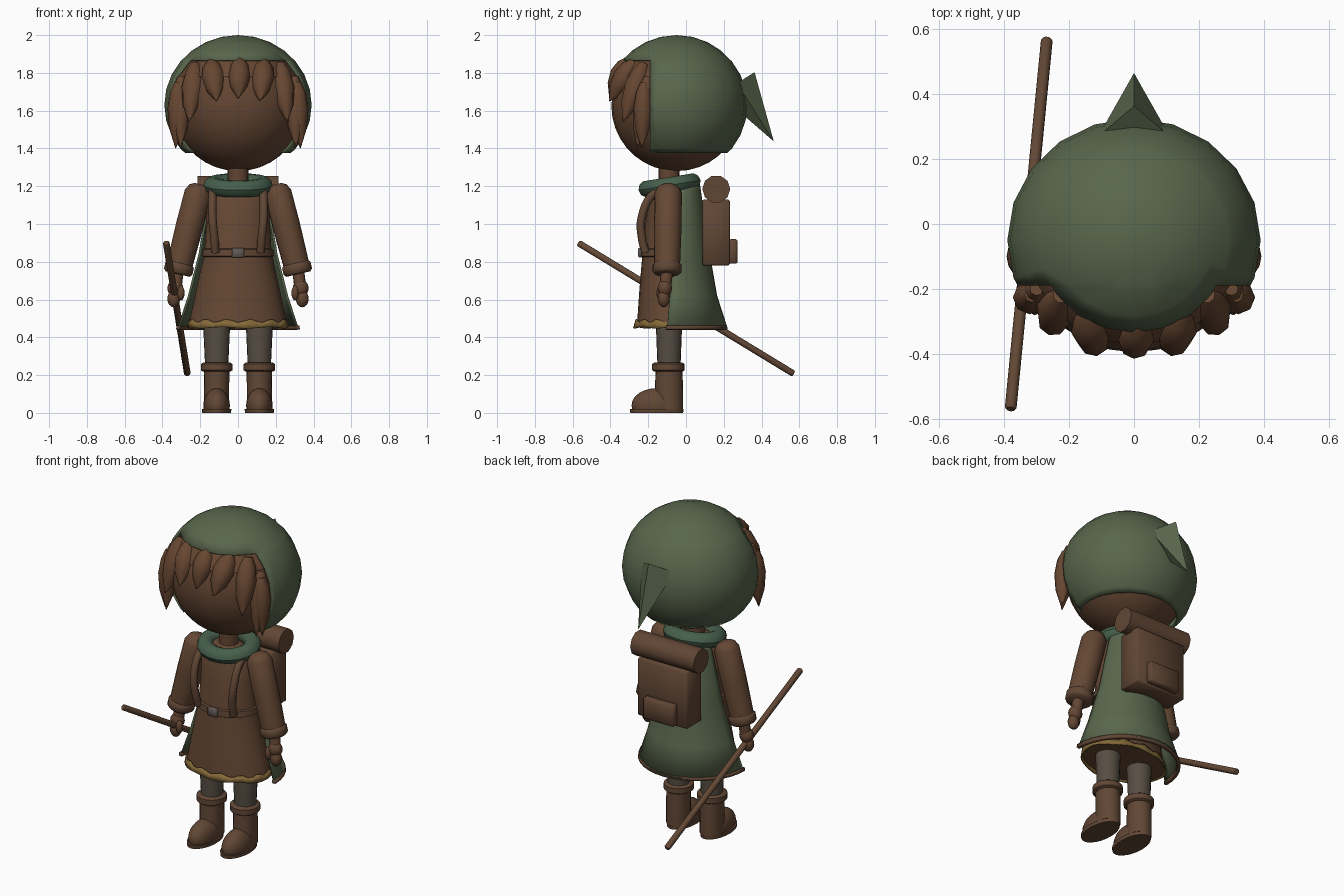
import bpy, bmesh
from math import pi, cos, sin, radians
from mathutils import Matrix, Vector

if "Cube" in bpy.data.objects:
    bpy.data.objects.remove(bpy.data.objects["Cube"])
parts = []


def material(name, r, g, b):
    m = bpy.data.materials.new(name)
    m.use_nodes = True
    m.diffuse_color = (r, g, b, 1)
    m.node_tree.nodes["Principled BSDF"].inputs["Base Color"].default_value = (r, g, b, 1)
    return m


green = material("hood green", .098, .132, .072)
scarf_green = material("scarf green", .062, .115, .072)
skin = material("skin brown", .125, .06, .032)
hair = material("hair brown", .135, .062, .031)
coat = material("coat brown", .13, .064, .034)
leather = material("leather brown", .12, .062, .035)
wood = material("wood brown", .125, .065, .036)
cloth = material("trouser grey", .095, .076, .057)
gold = material("hem gold", .23, .14, .04)
metal = material("buckle grey", .12, .1, .09)


def finish(name, bm, mat, solid=0):
    bmesh.ops.recalc_face_normals(bm, faces=bm.faces)
    me = bpy.data.meshes.new(name)
    bm.to_mesh(me)
    bm.free()
    me.materials.append(mat)
    ob = bpy.data.objects.new(name, me)
    bpy.context.collection.objects.link(ob)
    if solid:
        mod = ob.modifiers.new("thickness", "SOLIDIFY")
        mod.thickness = solid
    parts.append(ob)
    return ob


def loft(name, mat, rings, at=Matrix(), n=20, arc=2 * pi, solid=0, caps=True):
    """Skin elliptical rings given as (z, rx, ry, centre y)."""
    bm = bmesh.new()
    closed = arc > 6
    count = n if closed else n + 1
    rows = [[bm.verts.new(at @ Vector((rx * cos(arc * i / n), cy + ry * sin(arc * i / n), z)))
             for i in range(count)] for z, rx, ry, cy in rings]
    for a, b in zip(rows, rows[1:]):
        for i in range(n):
            j = (i + 1) % count
            bm.faces.new((a[i], a[j], b[j], b[i]))
    if closed and caps:
        bm.faces.new(rows[0])
        bm.faces.new(rows[-1])
    return finish(name, bm, mat, solid)


def limb(name, mat, p, q, profile, n=16):
    """Round tapered piece from p to q; profile is (fraction, radius)."""
    p, q = Vector(p), Vector(q)
    d = q - p
    at = Matrix.Translation(p) @ d.to_track_quat('Z', 'Y').to_matrix().to_4x4()
    return loft(name, mat, [(f * d.length, r, r, 0) for f, r in profile], at, n)


def ball_mesh(c, r, u=20, v=14):
    bm = bmesh.new()
    bmesh.ops.create_uvsphere(bm, u_segments=u, v_segments=v, radius=1)
    bmesh.ops.transform(bm, verts=bm.verts, matrix=Matrix.Translation(c) @ Matrix.Diagonal((*r, 1)))
    return bm


def bisect(bm, co, no, clear=False):
    bmesh.ops.bisect_plane(bm, geom=bm.verts[:] + bm.edges[:] + bm.faces[:],
                           plane_co=co, plane_no=no, clear_inner=clear)


def box(name, mat, c, size, bevel=.008):
    bm = bmesh.new()
    bmesh.ops.create_cube(bm, size=1)
    bmesh.ops.transform(bm, verts=bm.verts, matrix=Matrix.Translation(c) @ Matrix.Diagonal((*size, 1)))
    bmesh.ops.bevel(bm, geom=bm.edges[:], offset=bevel, segments=1, affect='EDGES')
    return finish(name, bm, mat)


def tube(name, mat, pts, r):
    cu = bpy.data.curves.new(name, 'CURVE')
    cu.dimensions = '3D'
    cu.bevel_depth, cu.bevel_resolution, cu.use_fill_caps = r, 2, True
    sp = cu.splines.new('BEZIER')
    sp.bezier_points.add(len(pts) - 1)
    for b, p in zip(sp.bezier_points, pts):
        b.co = p
        b.handle_left_type = b.handle_right_type = 'AUTO'
    sp.resolution_u = 5
    cu.materials.append(mat)
    ob = bpy.data.objects.new(name, cu)
    bpy.context.collection.objects.link(ob)


# Head, and hair cap under the hood
mid = (0, -.05, 1.63)
finish("head", ball_mesh((0, -.05, 1.625), (.345, .345, .345), 28, 18), skin)
bm = ball_mesh(mid, (.362, .355, .355), 28, 18)
bisect(bm, (0, 0, 1.78), (0, 0, 1), True)
finish("hair_cap", bm, hair)

# Hood: sphere with an open bottom and a face window
bm = ball_mesh(mid, (.39, .375, .37))
bisect(bm, (0, 0, 1.375), (0, 0, 1), True)
bisect(bm, (0, 0, 1.87), (0, 0, 1))
bisect(bm, (0, -.19, 0), (0, 1, 0))
window = [f for f in bm.faces
          if f.calc_center_median().z < 1.87 and f.calc_center_median().y < -.19]
bmesh.ops.delete(bm, geom=window, context='FACES')
finish("hood", bm, green, .01)
limb("hood_tip", green, (0, .27, 1.745), (0, .463, 1.44), [(0, .11), (1, .001)], 4)

# Hair locks
def lock(name, p, q, r):
    limb(name, hair, p, q, [(0, .4 * r), (.15, .8 * r), (.4, r), (.7, .75 * r), (1, .03 * r)], 8)


lock("fringe_middle", (.01, -.30, 1.87), (0, -.405, 1.665), .062)
for s, side in ((1, "left"), (-1, "right")):
    lock("fringe_inner_" + side, (s * .14, -.27, 1.86), (s * .115, -.405, 1.65), .064)
    lock("fringe_outer_" + side, (s * .225, -.22, 1.85), (s * .26, -.335, 1.54), .062)
    lock("temple_lock_" + side, (s * .30, -.20, 1.78), (s * .305, -.26, 1.40), .052)
    lock("side_lock_" + side, (s * .315, -.22, 1.75), (s * .33, -.235, 1.40), .052)

# Neck and scarf
loft("neck", skin, [(1.15, .055, .055, -.09), (1.33, .055, .055, -.09)])
tilt = Matrix.Translation((0, -.087, 1.205)) @ Matrix.Rotation(radians(9), 4, 'X')
section = [(.045 * sin(a), .137 + .047 * cos(a), .122 + .047 * cos(a), 0)
           for a in [i * pi / 5 for i in range(11)]]
loft("scarf", scarf_green, section, tilt, 18, caps=False)

# Coat, hem, belt and buckle
loft("coat", coat, [(.46, .262, .17, -.09), (.65, .222, .157, -.09), (.85, .178, .14, -.09),
                    (1.02, .168, .125, -.09), (1.15, .17, .1, -.09), (1.19, .15, .085, -.09),
                    (1.22, .07, .06, -.09)], n=24)
hem = loft("coat_hem", gold, [(.452, .268, .19, -.09), (.488, .262, .18, -.09)], n=48, caps=False, solid=.008)
for i, v in enumerate(hem.data.vertices):
    v.co.z += .009 * sin(i * 1.7) if v.co.z > .47 else .004 * sin(i * .8)
loft("belt", leather, [(.825, .18, .145, -.09), (.83, .19, .153, -.09),
                       (.865, .186, .15, -.09), (.87, .176, .14, -.09)], n=24)
box("buckle", metal, (0, -.243, .848), (.062, .02, .05), .004)

# Cape with a bound lower edge
loft("cape", green, [(.45, .32, .32, -.10), (.62, .265, .25, -.085), (.85, .207, .185, -.06),
                     (1.17, .155, .11, -.03), (1.24, .115, .1, -.03)], n=18, arc=pi, solid=.012)
loft("cape_binding", leather, [(.442, .328, .325, -.105), (.462, .325, .322, -.105)],
     n=18, arc=pi, solid=.02)

for s, side in ((1, "left"), (-1, "right")):
    # Shoulder strap
    tube("pack_strap_" + side, leather,
         [(s * .135, -.03, 1.2), (s * .135, -.16, 1.17), (s * .135, -.235, 1.03),
          (s * .125, -.232, .92), (s * .12, -.215, .85)], .022)
    # Arm, cuff and hand
    limb("sleeve_" + side, coat, (s * .2, -.093, 1.21), (s * .315, -.1, .76),
         [(0, .03), (.03, .055), (.1, .072), (.5, .073), (1, .068)])
    limb("cuff_" + side, leather, (s * .306, -.1, .795), (s * .32, -.1, .735),
         [(0, .066), (.2, .077), (.8, .077), (1, .064)])
    limb("wrist_" + side, skin, (s * .318, -.1, .76), (s * .33, -.11, .66), [(0, .032), (1, .032)], 12)
    finish("palm_" + side, ball_mesh((s * .332, -.112, .66), (.042, .038, .046), 12, 8), skin)
    finish("fingers_" + side, ball_mesh((s * .34, -.118, .605), (.034, .032, .046), 12, 8), skin)
    finish("thumb_" + side, ball_mesh((s * .302, -.135, .635), (.02, .022, .04), 10, 8), skin)
    # Leg and boot
    at = Matrix.Translation((s * .113, 0, 0))
    loft("trouser_" + side, cloth, [(.22, .06, .06, -.09), (.48, .072, .07, -.09), (.6, .074, .072, -.09)], at)
    loft("boot_shaft_" + side, leather, [(.02, .066, .075, -.09), (.12, .066, .075, -.09),
                                         (.24, .068, .07, -.09)], at)
    loft("boot_cuff_" + side, leather, [(.218, .072, .075, -.093), (.226, .084, .086, -.093),
                                        (.258, .084, .086, -.093), (.266, .072, .075, -.093)], at)
    bm = ball_mesh((s * .113, -.16, .04), (.07, .128, .09), 20, 14)
    bisect(bm, (0, 0, .015), (0, 0, 1), True)
    finish("boot_foot_" + side, bm, leather)
    loft("boot_sole_" + side, leather, [(0, .076, .14, -.155), (.02, .078, .142, -.155)], at, 24)

# Backpack with pocket and bedroll
box("backpack", leather, (0, .16, .955), (.34, .145, .35))
box("backpack_pocket", leather, (0, .25, .855), (.21, .045, .13))
limb("bedroll", leather, (-.215, .16, 1.185), (.215, .16, 1.185), [(0, .074), (1, .074)], 10)

# Walking staff
limb("staff", wood, (-.38, -.57, .9), (-.268, .57, .207), [(0, .013), (.005, .018), (.995, .018), (1, .013)], 10)

# Smooth the rounded parts, keep corners sharp
bpy.ops.object.select_all(action='DESELECT')
for ob in parts:
    ob.select_set(True)
bpy.context.view_layer.objects.active = parts[0]
bpy.ops.object.shade_smooth_by_angle(angle=radians(46))
